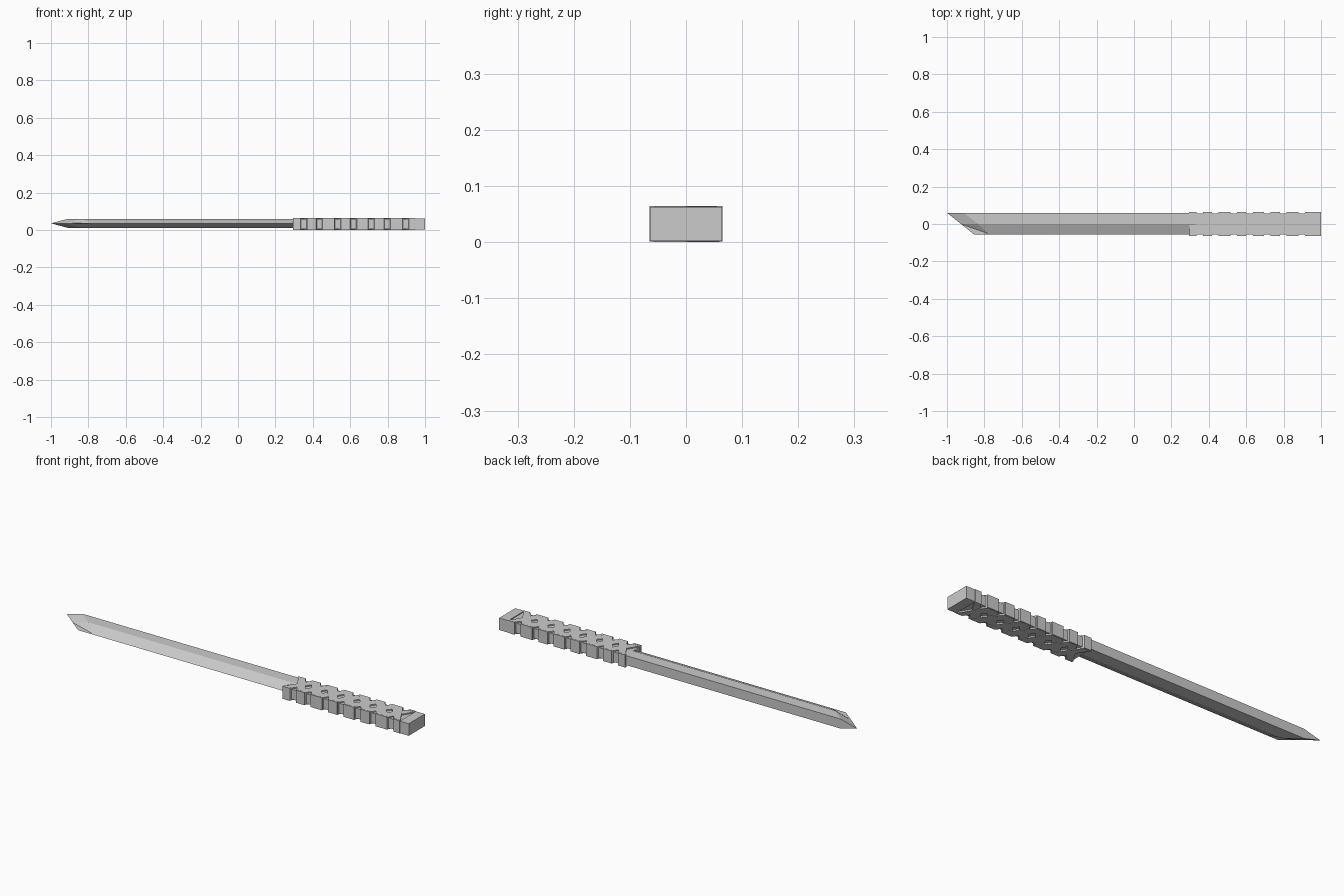
import bpy, bmesh

if "Cube" in bpy.data.objects:
    bpy.data.objects.remove(bpy.data.objects["Cube"])


def make_object(name, bm):
    bmesh.ops.remove_doubles(bm, verts=bm.verts, dist=1e-5)
    bmesh.ops.recalc_face_normals(bm, faces=bm.faces)
    mesh = bpy.data.meshes.new(name)
    bm.to_mesh(mesh)
    bm.free()
    ob = bpy.data.objects.new(name, mesh)
    bpy.context.collection.objects.link(ob)
    return ob


def prism(bm, outline, z0, z1):
    """Extrude an xy outline from z0 to z1."""
    low = [bm.verts.new((x, y, z0)) for x, y in outline]
    high = [bm.verts.new((x, y, z1)) for x, y in outline]
    bm.faces.new(low[::-1])
    bm.faces.new(high)
    n = len(outline)
    for i in range(n):
        j = (i + 1) % n
        bm.faces.new((low[i], low[j], high[j], high[i]))


def box(bm, x0, x1, y0, y1, z0, z1):
    prism(bm, [(x0, y0), (x1, y0), (x1, y1), (x0, y1)], z0, z1)


# Blade: flat upper half, bevelled cutting edge and angled point
MID, HALF = 0.036, 0.024
BACK, RIDGE, EDGE, END = 0.06, 0.0, -0.055, 0.33
bm = bmesh.new()
for s in (1, -1):
    def v(x, y, h):
        return bm.verts.new((x, y, MID + s * h * HALF))
    tip, mid_edge, corner = v(-1, BACK, 0), v(-0.925, RIDGE, 0), v(-0.856, EDGE, 0)
    spine, ridge, grind = v(-0.91, BACK, 1), v(-0.835, RIDGE, 1), v(-0.78, -0.051, 0.08)
    spine_end, ridge_end, edge_end = v(END, BACK, 1), v(END, RIDGE, 1), v(END, EDGE, 0)
    spine_mid, mid_end = v(-0.91, BACK, 0), v(END, BACK, 0)
    for face in ((spine, ridge, ridge_end, spine_end),
                 (ridge, grind, edge_end, ridge_end),
                 (grind, corner, edge_end),
                 (tip, mid_edge, ridge, spine),
                 (mid_edge, grind, ridge),
                 (mid_edge, corner, grind),
                 (tip, spine, spine_mid),
                 (spine, spine_end, mid_end, spine_mid),
                 (spine_end, ridge_end, edge_end, mid_end)):
        bm.faces.new(face)
make_object("blade", bm)

# Handle core under the wrapping
bm = bmesh.new()
box(bm, 0.297, 0.97, -0.056, 0.056, 0.007, 0.058)
make_object("handle_core", bm)

# Pommel block at the end of the handle
bm = bmesh.new()
box(bm, 0.95, 1.0, -0.064, 0.064, 0.002, 0.063)
make_object("pommel", bm)

# Handle wrapping: side pads joined by crossing straps
pads = [(0.295, 0.335), (0.37, 0.418), (0.452, 0.515), (0.55, 0.60),
        (0.635, 0.695), (0.73, 0.78), (0.815, 0.88), (0.915, 0.95)]
pad_bm, strap_bm = bmesh.new(), bmesh.new()
for x0, x1 in pads:
    for s in (1, -1):
        box(pad_bm, x0, x1, *sorted((s * 0.054, s * 0.065)), 0.001, 0.0645)
for (a0, a1), (b0, b1) in zip(pads, pads[1:]):
    for s, lift in ((1, 0.0), (-1, 0.0015)):
        y = s * 0.06
        prism(strap_bm, [(a0, -y), (a1, -y), (b1, y), (b0, y)],
              0.0015 - lift, 0.0635 + lift)
make_object("wrap_side_pads", pad_bm)
make_object("wrap_cross_straps", strap_bm)
